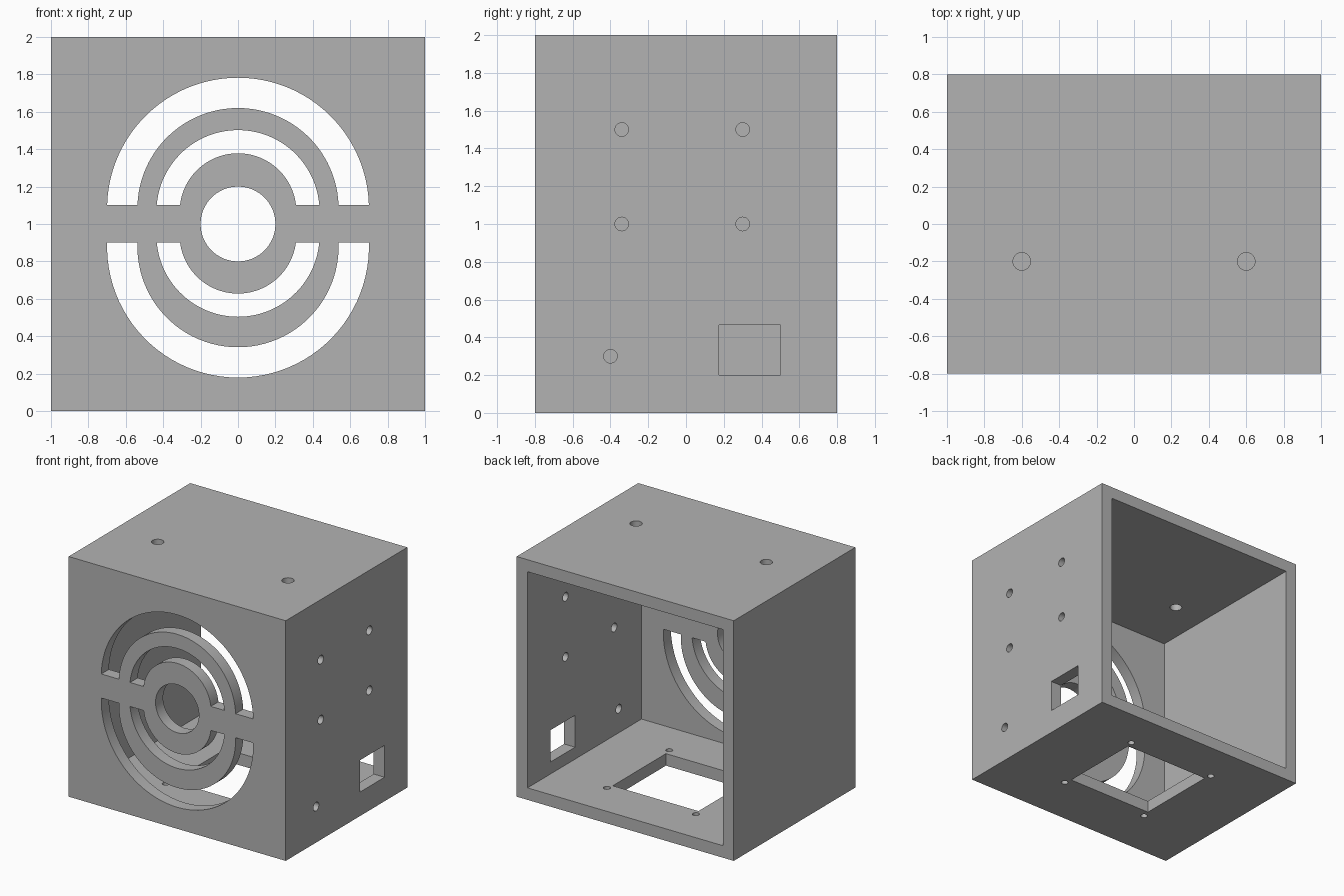
import bpy, bmesh
from math import sin, cos, asin, pi
from mathutils import Vector

cube = bpy.data.objects.get("Cube")
if cube:
    bpy.data.objects.remove(cube, do_unlink=True)

WALL = 0.1
grey = bpy.data.materials.new("mid_grey")
grey.use_nodes = True
color = (0.45, 0.45, 0.45, 1)
grey.diffuse_color = color
grey.node_tree.nodes["Principled BSDF"].inputs["Base Color"].default_value = color


def make_object(name, bm):
    bmesh.ops.recalc_face_normals(bm, faces=bm.faces)
    mesh = bpy.data.meshes.new(name)
    bm.to_mesh(mesh)
    bm.free()
    mesh.materials.append(grey)
    obj = bpy.data.objects.new(name, mesh)
    bpy.context.collection.objects.link(obj)
    return obj


def prism(bm, outline, start, depth):
    """Extrude a closed outline of 3D points along depth."""
    face = bm.faces.new([bm.verts.new(Vector(p) + Vector(start)) for p in outline])
    ext = bmesh.ops.extrude_face_region(bm, geom=[face])
    moved = [v for v in ext["geom"] if isinstance(v, bmesh.types.BMVert)]
    bmesh.ops.translate(bm, verts=moved, vec=depth)


def box(bm, lo, hi):
    outline = [(lo[0], lo[1], 0), (hi[0], lo[1], 0), (hi[0], hi[1], 0), (lo[0], hi[1], 0)]
    prism(bm, outline, (0, 0, lo[2]), (0, 0, hi[2] - lo[2]))


def drill(bm, centre, axis, radius, sides=32):
    """Round cutter passing through one wall, centred on it."""
    u, v = Vector(axis).yzx, Vector(axis).zxy
    ring = [u * radius * cos(2 * pi * i / sides) + v * radius * sin(2 * pi * i / sides)
            for i in range(sides)]
    depth = Vector(axis) * WALL * 2
    prism(bm, ring, Vector(centre) - depth / 2, depth)


def arc(radius, centre_z, cut_z, up, steps=48):
    """Arc above (or below) the line z = cut_z."""
    a = asin((cut_z - centre_z) / radius)
    b = pi - a if up else -pi - a
    angles = [a + (b - a) * i / steps for i in range(steps + 1)]
    return [(radius * cos(t), 0, centre_z + radius * sin(t)) for t in angles]


def subtract(target, cutter):
    cutter.hide_render = True
    mod = target.modifiers.new("cut", "BOOLEAN")
    mod.operation = "DIFFERENCE"
    mod.solver = "EXACT"
    mod.object = cutter
    bpy.context.view_layer.objects.active = target
    bpy.ops.object.modifier_apply(modifier=mod.name)
    bpy.data.objects.remove(cutter, do_unlink=True)


# Housing: a box open at the back
bm = bmesh.new()
box(bm, (-1, -0.8, 0), (1, 0.8, 2))
housing = make_object("housing", bm)
bm = bmesh.new()
box(bm, (-1 + WALL, -0.8 + WALL, WALL), (1 - WALL, 1, 2 - WALL))
subtract(housing, make_object("cavity_cutter", bm))

cuts = bmesh.new()
mid = WALL / 2

# Front grille: half-ring slots above and below a bar, and a central hole
for outer, inner, top_z, low_z in ((0.70, 0.538, 1.082, 0.879), (0.436, 0.312, 1.066, 0.94)):
    for centre_z, cut_z, up in ((top_z, 1.102, True), (low_z, 0.902, False)):
        outline = arc(outer, centre_z, cut_z, up) + arc(inner, centre_z, cut_z, up)[::-1]
        prism(cuts, outline, (0, -0.85, 0), (0, 0.2, 0))
drill(cuts, (0, -0.8 + mid, 1), (0, 1, 0), 0.2, 64)

# Side wall: screw holes and a rectangular port
for y, z in ((-0.34, 1.5), (0.3, 1.5), (-0.34, 1), (0.3, 1), (-0.4, 0.3)):
    drill(cuts, (1 - mid, y, z), (1, 0, 0), 0.036)
box(cuts, (0.85, 0.175, 0.2), (1.05, 0.5, 0.465))

# Top holes, floor opening and its four screw holes
for side in (-1, 1):
    drill(cuts, (side * 0.6, -0.2, 2 - mid), (0, 0, 1), 0.047)
    for y in (-0.365, 0.455):
        drill(cuts, (side * 0.41, y, mid), (0, 0, 1), 0.027)
box(cuts, (-0.395, -0.3, -0.05), (0.395, 0.4, 0.15))
subtract(housing, make_object("hole_cutter", cuts))

# Smooth the round walls, keep the edges sharp
bpy.ops.object.select_all(action="DESELECT")
housing.select_set(True)
bpy.context.view_layer.objects.active = housing
bpy.ops.object.shade_smooth_by_angle(angle=pi / 6)
